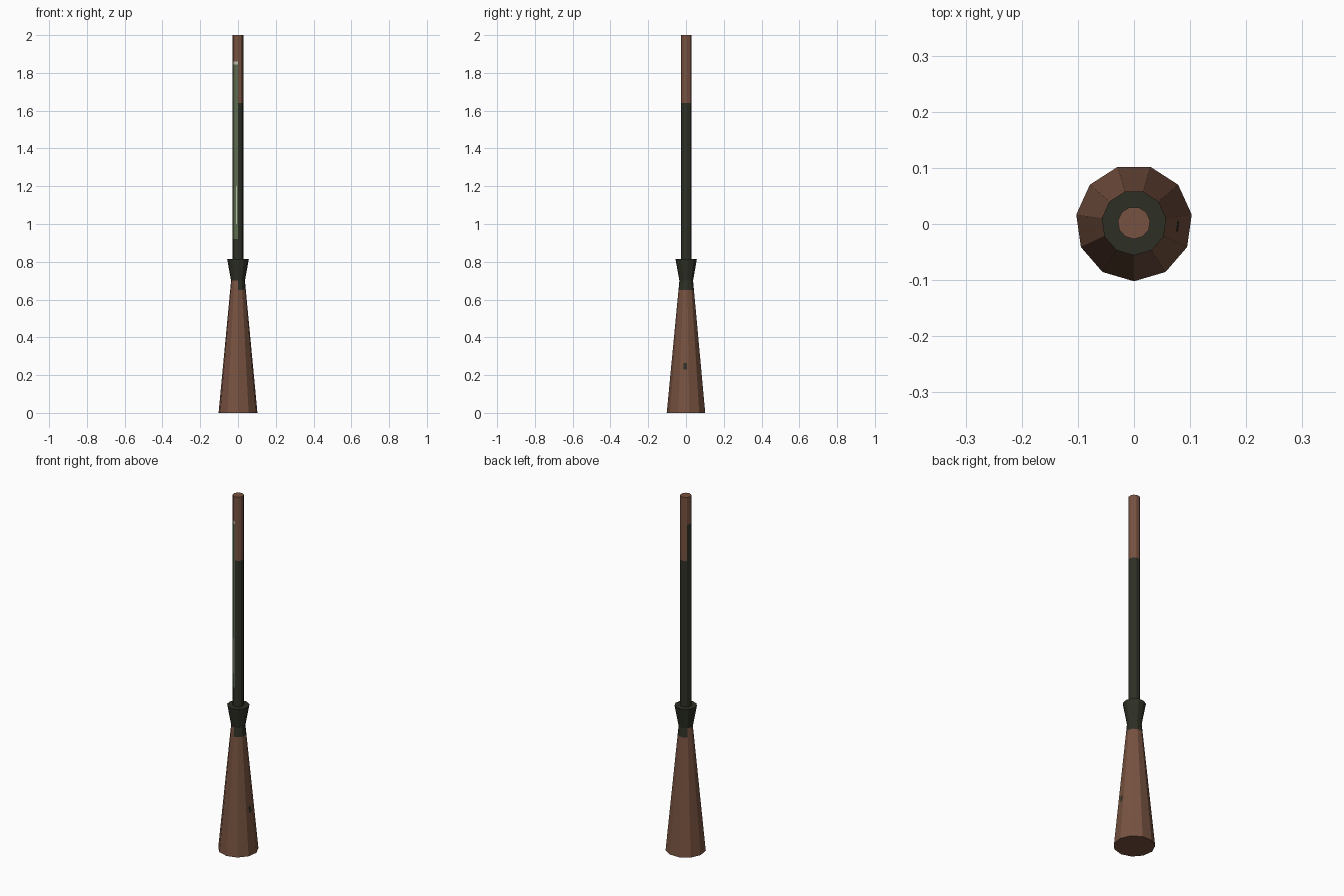
import bpy, bmesh, math
from mathutils import Vector

if "Cube" in bpy.data.objects:
    bpy.data.objects.remove(bpy.data.objects["Cube"])

SIDES = 11
CY = 0.002  # an 11-gon with a corner at the front is slightly off centre


def material(name, rgb):
    m = bpy.data.materials.new(name)
    m.diffuse_color = (*rgb, 1)
    m.use_nodes = True
    m.node_tree.nodes["Principled BSDF"].inputs["Base Color"].default_value = m.diffuse_color
    return m


MATS = [material("brown wood", (0.185, 0.085, 0.052)),
        material("dark green wrap", (0.027, 0.030, 0.019)),
        material("sage green", (0.107, 0.145, 0.075)),
        material("pale trim", (0.50, 0.50, 0.40))]
BROWN, DARK, SAGE, PALE = range(4)


def lathe(name, profile, rule):
    """Revolve (radius, z) rings, cap both ends, colour by rule(azimuth, z)."""
    bm = bmesh.new()
    rings = [[bm.verts.new((r * math.cos(a), CY + r * math.sin(a), z))
              for a in (math.radians(-90) + math.tau * i / SIDES for i in range(SIDES))]
             for r, z in profile]
    for lo, hi in zip(rings, rings[1:]):
        for i in range(SIDES):
            j = (i + 1) % SIDES
            bm.faces.new((lo[i], lo[j], hi[j], hi[i]))
    bm.faces.new(rings[0][::-1])
    bm.faces.new(rings[-1])
    for f in bm.faces:
        c = f.calc_center_median()
        f.material_index = rule(math.degrees(math.atan2(c.y - CY, c.x)) % 360, c.z)
    finish(name, bm)


def finish(name, bm):
    me = bpy.data.meshes.new(name)
    bm.to_mesh(me)
    bm.free()
    for m in MATS:
        me.materials.append(m)
    bpy.context.collection.objects.link(bpy.data.objects.new(name, me))


def base_rule(az, z):
    start = 0.70 if 140 < az < 270 else 0.65
    return DARK if z > start else BROWN


def shaft_rule(az, z):
    if 205 < az < 270:                     # front left facets
        if z < 0.92:
            return DARK
        return SAGE if z < 1.845 else PALE if z < 1.86 else BROWN
    top = 1.845 if 140 < az < 205 else 1.64
    return DARK if z < top else BROWN


def plate(name, az, radius_lo, radius_hi, z0, z1, width, shift, mat):
    """Thin painted mark lying on one facet."""
    a = math.radians(az)
    n, t = Vector((math.cos(a), math.sin(a), 0)), Vector((-math.sin(a), math.cos(a), 0))
    k = math.cos(math.pi / SIDES)
    bm = bmesh.new()
    pts = [(radius_lo, z0, -1), (radius_lo, z0, 1), (radius_hi, z1, 1), (radius_hi, z1, -1)]
    f = bm.faces.new([bm.verts.new(n * (r * k + 0.0008) + t * (shift + s * width / 2)
                                   + Vector((0, CY, z))) for r, z, s in pts])
    f.material_index = mat
    finish(name, bm)


def cone_r(z):
    return 0.104 - 0.067 * z / 0.70


# Tapered base with flared collar
lathe("base_and_collar", [(0.104, 0), (cone_r(0.65), 0.65), (0.037, 0.70), (0.058, 0.815)], base_rule)
# Long straight shaft
lathe("shaft", [(0.029, z) for z in (0.81, 0.92, 1.64, 1.845, 1.86, 2.0)], shaft_rule)
# Small painted marks
step = 360 / SIDES
plate("base_mark", -90 + 2.5 * step, cone_r(0.23), cone_r(0.265), 0.23, 0.265, 0.018, 0.005, DARK)
plate("shaft_streak", -90 - 0.5 * step, 0.029, 0.029, 1.0, 1.2, 0.005, 0.0, PALE)
